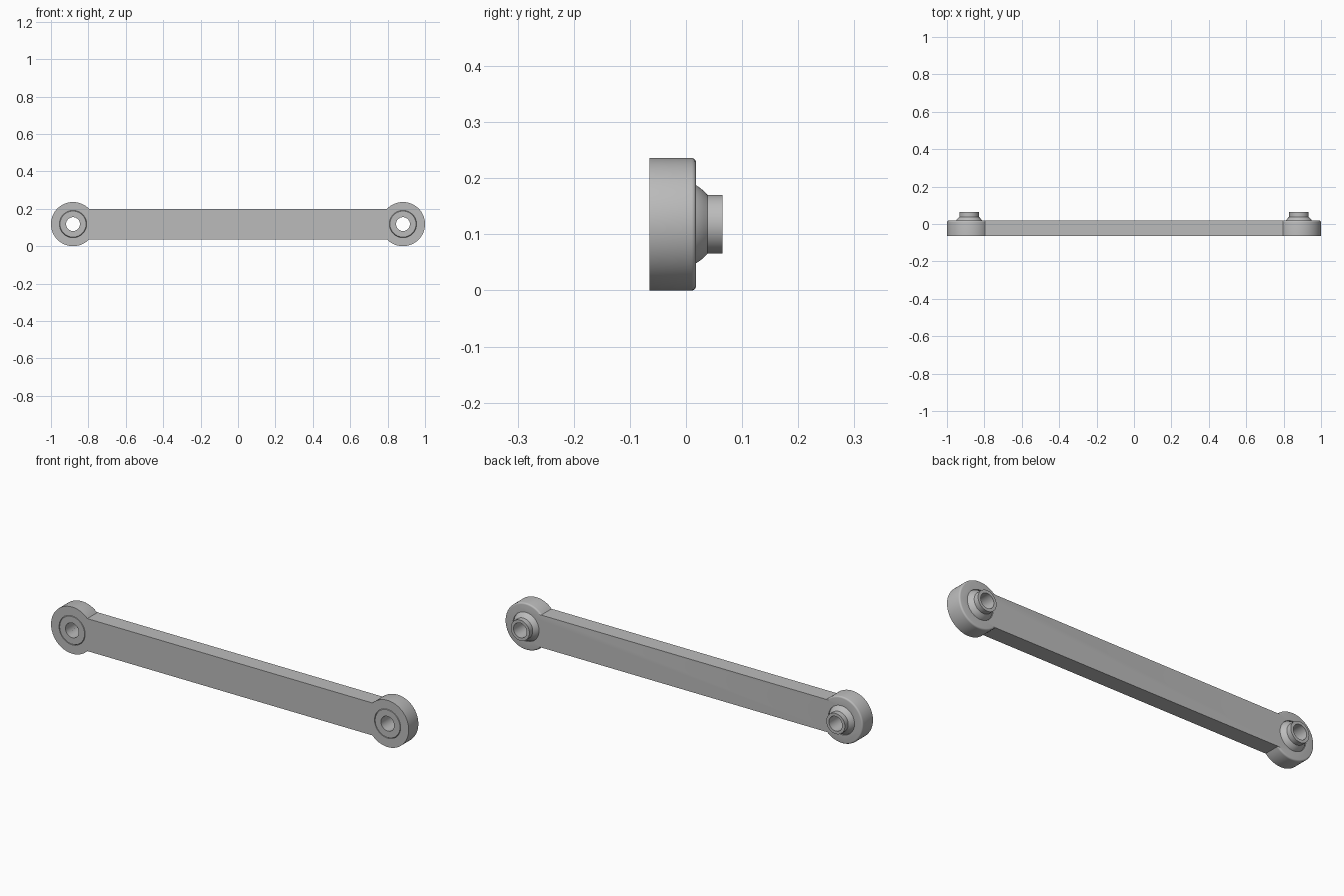
import bpy
import bmesh
from math import sin, cos, asin, pi, radians, sqrt

if "Cube" in bpy.data.objects:
    bpy.data.objects.remove(bpy.data.objects["Cube"])

EYE_X, EYE_Z, EYE_R = 0.882, 0.118, 0.118
FRONT, BACK, NECK_END = -0.065, 0.018, 0.065
BAR_HALF = 0.082
SOCKET_R, BALL_R, NECK_R, BORE_R = 0.073, 0.081, 0.052, 0.037
MID = (FRONT + BACK) / 2

grey = bpy.data.materials.new("grey metal")
grey.use_nodes = True
grey.diffuse_color = (0.5, 0.5, 0.5, 1)
grey.node_tree.nodes["Principled BSDF"].inputs["Base Color"].default_value = (0.5, 0.5, 0.5, 1)


def make_object(name, bm):
    bmesh.ops.recalc_face_normals(bm, faces=bm.faces)
    mesh = bpy.data.meshes.new(name)
    bm.to_mesh(mesh)
    bm.free()
    mesh.materials.append(grey)
    obj = bpy.data.objects.new(name, mesh)
    bpy.context.collection.objects.link(obj)
    return obj


def smooth(obj):
    bpy.ops.object.select_all(action="DESELECT")
    obj.select_set(True)
    bpy.context.view_layer.objects.active = obj
    bpy.ops.object.shade_smooth_by_angle(angle=radians(30))


def lathe(name, profile, x, steps=64):
    """Closed (radius, y) profile turned about an axis along y."""
    bm = bmesh.new()
    rings = []
    for i in range(steps):
        a = 2 * pi * i / steps
        rings.append([bm.verts.new((x + r * cos(a), y, EYE_Z + r * sin(a))) for r, y in profile])
    n = len(profile)
    for i in range(steps):
        p, q = rings[i], rings[(i + 1) % steps]
        for j in range(n):
            k = (j + 1) % n
            bm.faces.new((p[j], p[k], q[k], q[j]))
    return make_object(name, bm)


# Link arm: flat bar with a round eye at each end, in one outline
half_angle = asin(BAR_HALF / EYE_R)
outline = []
for side, start in ((1, half_angle - pi), (-1, half_angle)):
    sweep = 2 * (pi - half_angle)
    for i in range(65):
        a = start + sweep * i / 64
        outline.append((side * EYE_X + EYE_R * cos(a), EYE_Z + EYE_R * sin(a)))
bm = bmesh.new()
front = [bm.verts.new((x, FRONT, z)) for x, z in outline]
back = [bm.verts.new((x, BACK, z)) for x, z in outline]
bm.faces.new(front)
bm.faces.new(back)
count = len(outline)
for i in range(count):
    j = (i + 1) % count
    bm.faces.new((front[i], front[j], back[j], back[i]))
bmesh.ops.recalc_face_normals(bm, faces=bm.faces)
# Round only the back rims of the eyes
rims = [e for e in bm.edges if all(v.co.y > 0 for v in e.verts) and e.calc_length() < 0.1]
bmesh.ops.bevel(bm, geom=rims, offset=0.008, segments=4, profile=0.5, affect="EDGES")
arm = make_object("link_arm", bm)

# Socket openings through both eyes
for side, word in ((1, "left"), (-1, "right")):
    cutter = lathe(word + "_socket_cutter",
                   [(0.0001, -0.2), (SOCKET_R, -0.2), (SOCKET_R, 0.2), (0.0001, 0.2)],
                   side * EYE_X)
    cutter.hide_render = True
    cutter.hide_viewport = True
    cut = arm.modifiers.new(word + " socket", "BOOLEAN")
    cut.operation = "DIFFERENCE"
    cut.solver = "EXACT"
    cut.object = cutter
bpy.context.view_layer.update()
done = bpy.data.meshes.new_from_object(arm.evaluated_get(bpy.context.evaluated_depsgraph_get()))
arm.modifiers.clear()
arm.data = done
for word in ("left", "right"):
    bpy.data.objects.remove(bpy.data.objects[word + "_socket_cutter"])
smooth(arm)

# Ball bushings: cut sphere with a neck at the back and a through bore
ball_end = MID + sqrt(BALL_R ** 2 - NECK_R ** 2)
profile = [(BORE_R, FRONT)]
for i in range(17):
    y = FRONT + (ball_end - FRONT) * i / 16
    profile.append((sqrt(BALL_R ** 2 - (y - MID) ** 2), y))
profile += [(NECK_R, NECK_END), (BORE_R, NECK_END)]
for side, word in ((1, "left"), (-1, "right")):
    smooth(lathe(word + "_ball_bushing", profile, side * EYE_X))
